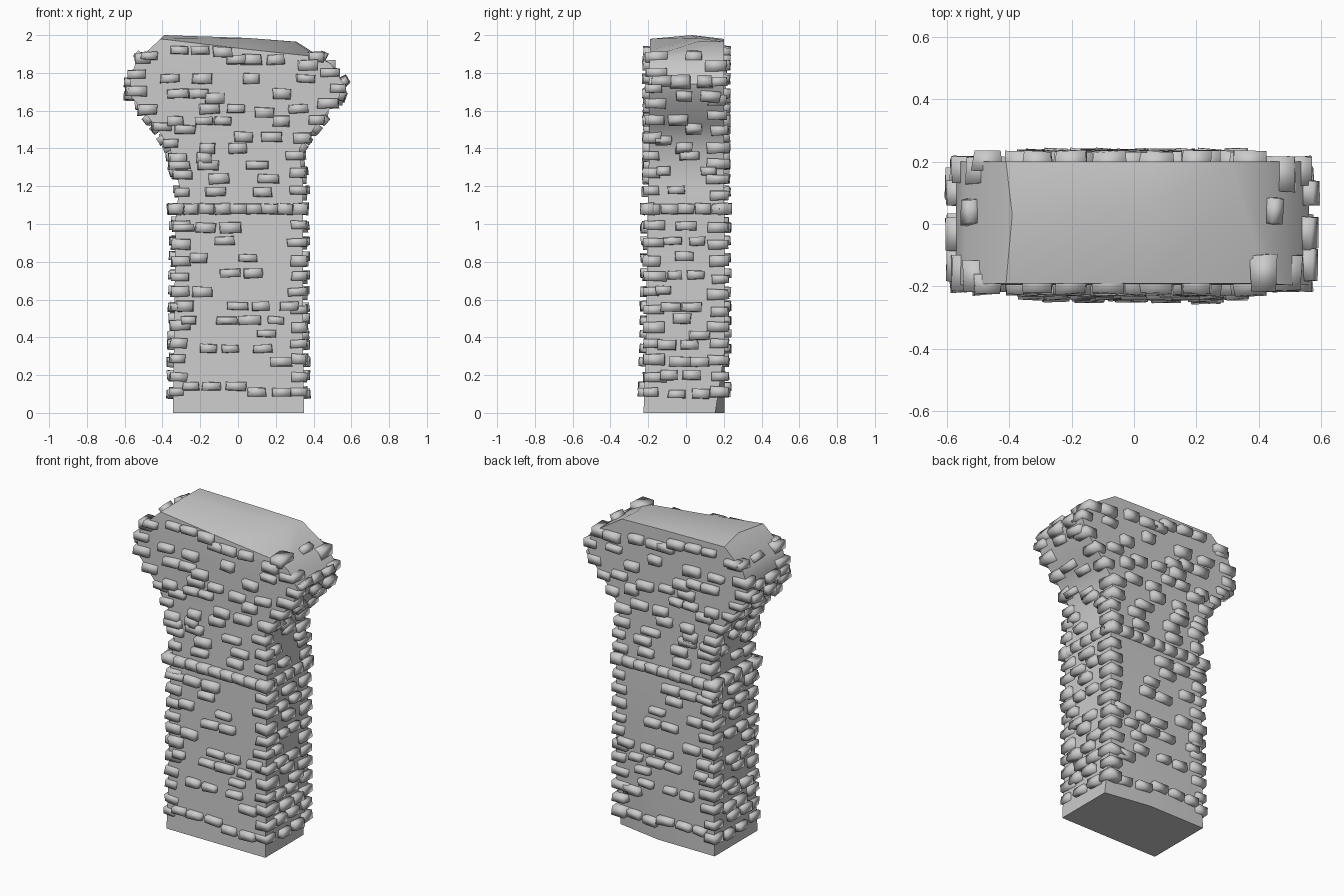
import bpy, bmesh, random
from math import pi
from mathutils import Vector, Matrix
from mathutils.bvhtree import BVHTree

if "Cube" in bpy.data.objects:
    bpy.data.objects.remove(bpy.data.objects["Cube"])

random.seed(4)
rnd = random.uniform

# Outline levels: left x, left z, right x, right z, front y, back y
LEVELS = [(-.345, 0, .35, 0, -.225, .205), (-.34, .33, .345, .33, -.212, .205),
          (-.33, 1.03, .345, 1.03, -.205, .205), (-.31, 1.2, .345, 1.2, -.2, .2),
          (-.36, 1.4, .325, 1.4, -.195, .2), (-.43, 1.51, .42, 1.53, -.195, .2),
          (-.57, 1.68, .53, 1.66, -.195, .2), (-.57, 1.77, .56, 1.74, -.195, .2),
          (-.54, 1.86, .49, 1.85, -.195, .2), (-.41, 1.98, .31, 1.965, -.19, .2)]


def edge_x(z, side):
    """Half width of the pillar at a height."""
    i = 0 if side < 0 else 2
    for a, b in zip(LEVELS, LEVELS[1:]):
        if z <= b[i + 1]:
            t = (z - a[i + 1]) / (b[i + 1] - a[i + 1])
            return a[i] + t * (b[i] - a[i])
    return LEVELS[-1][i]


# Pillar core: rings of six points, capped with an uneven crown
bm = bmesh.new()
rings = []
for n, (xl, zl, xr, zr, y0, y1) in enumerate(LEVELS):
    zm = (zl + zr) / 2
    pts = [(xl, y0, zl), (.05, y0, zm), (xr, y0, zr),
           (xr, y1, zr), (.05, y1, zm), (xl, y1, zl)]
    if n == 0:  # worn foot corner
        pts[3] = (xr, .155, 0)
    if n == len(LEVELS) - 1:  # sagging front of the crown
        pts[1], pts[2] = (.05, y0, 1.925), (.42, y0, 1.885)
    rings.append([bm.verts.new(p) for p in pts])
for a, b in zip(rings, rings[1:]):
    for i in range(6):
        j = (i + 1) % 6
        bm.faces.new((a[i], a[j], b[j], b[i]))
bm.faces.new(rings[0][::-1])
t = rings[-1]
ridge = [bm.verts.new(p) for p in ((-.39, .03, 2.0), (.05, .06, 1.985), (.3, .06, 1.965))]
bm.faces.new((t[0], t[1], ridge[1], ridge[0]))
bm.faces.new((t[1], t[2], ridge[2], ridge[1]))
bm.faces.new((t[2], t[3], ridge[2]))
bm.faces.new((t[3], t[4], ridge[1], ridge[2]))
bm.faces.new((t[4], t[5], ridge[0], ridge[1]))
bm.faces.new((t[5], t[0], ridge[0]))
bmesh.ops.recalc_face_normals(bm, faces=bm.faces)
tree = BVHTree.FromBMesh(bm)


def finish(bm, name, angle=pi):
    me = bpy.data.meshes.new(name)
    bm.to_mesh(me)
    bm.free()
    ob = bpy.data.objects.new(name, me)
    bpy.context.collection.objects.link(ob)
    bpy.context.view_layer.objects.active = ob
    ob.select_set(True)
    bpy.ops.object.shade_smooth_by_angle(angle=angle)
    ob.select_set(False)


finish(bm, "pillar_core", .8)


def brick(bm, loc, normal, w, h, d=.065):
    """Worn block, its outer side slightly tapered, facing along normal."""
    ny = normal.normalized()
    nx = ny.cross(Vector((0, 0, 1))).normalized()
    rot = Matrix((nx, ny, nx.cross(ny))).transposed().to_4x4()
    m = Matrix.Translation(loc) @ rot @ Matrix.Rotation(rnd(-.04, .04), 4, 'Y')
    for v in bmesh.ops.create_cube(bm, size=1)['verts']:
        k = .9 if v.co.y > 0 else 1
        v.co = m @ Vector((v.co.x * w * k + rnd(-.005, .005), v.co.y * d + rnd(-.005, .005),
                           v.co.z * h * k + rnd(-.003, .003)))


def place(bm, origin, direction, w, h):
    """Lay a brick where a ray meets the core."""
    loc, nor, _, _ = tree.ray_cast(Vector(origin), Vector(direction))
    if loc:
        brick(bm, loc, nor, w, h)


# Rows of wall bricks: height, then positions along the row
FRONT = [(1.92, -.31, -.2), (1.89, -.47), (1.91, -.08), (1.87, -.01, .07, .2), (1.84, .37),
         (1.77, -.36, -.19, .07, .36), (1.69, -.32, -.21, .23), (1.665, -.12),
         (1.61, -.15, -.01, .32), (1.59, .14), (1.545, -.33, -.18, -.08, .23), (1.5, -.28),
         (1.46, .03, .18), (1.4, -.16, 0), (1.35, -.18), (1.31, -.31, -.16, .1),
         (1.24, -.1, .16), (1.17, -.12, .13), (.98, -.29, -.17, -.04), (.91, -.07),
         (.82, -.21, .05), (.74, -.04, .08), (.64, -.19), (.565, -.28, 0, .12, .27),
         (.49, -.26, -.06, .06, .2), (.42, .15), (.34, -.16, -.04, .13), (.27, .23),
         (.14, -.25, -.14, -.01), (.11, .1, .23)]
SIDE = [(1.88, .04), (1.75, -.13, -.03, .1), (1.68, -.01, .13), (1.56, -.04),
        (1.51, .04), (1.45, -.12), (1.41, -.01), (1.36, .02), (1.28, -.12, .12), (1.18, -.05),
        (.99, 0), (.91, -.07, .06), (.83, -.01), (.73, -.06, .05), (.65, -.12), (.56, -.08, .03),
        (.5, -.02), (.41, .07), (.36, -.1, .02), (.27, -.03, .07), (.2, -.09, .03), (.1, -.05, .08)]

bm = bmesh.new()
for z, *xs in FRONT:
    for x in xs:
        w, h = rnd(.085, .125), rnd(.042, .062)
        for s in (-1, 1):
            place(bm, (x, s, z), (0, -s, 0), w, h)
finish(bm, "front_and_back_bricks")

bm = bmesh.new()
for z, *ys in SIDE:
    for y in ys:
        w, h = rnd(.08, .12), rnd(.042, .058)
        for s in (-1, 1):
            place(bm, (s, y, z), (-s, 0, 0), w, h)
finish(bm, "side_bricks")

# Corner stones climbing all four edges
bm = bmesh.new()
for sx in (-1, 1):
    for sy in (-1, 1):
        z = .11
        while z < 1.89:
            if abs(z - 1.08) > .05:
                w, d = rnd(.08, .12), rnd(.08, .12)
                reach = .226 if z < 1.5 else .215
                loc = Vector((edge_x(z, sx) - sx * (w / 2 - .022), sy * (reach - d / 2), z))
                brick(bm, loc, Vector((rnd(-.06, .06), sy, 0)), w, rnd(.045, .06), d)
            z += rnd(.078, .098)
finish(bm, "corner_stones")

# Continuous belt course
bm = bmesh.new()
for s in (-1, 1):
    for i in range(9):
        brick(bm, Vector((-.33 + i * .0825, s * .205, 1.08)), Vector((0, s, 0)),
              rnd(.08, .092), rnd(.055, .063), .07)
    for i in range(5):
        brick(bm, Vector((s * .335, -.18 + i * .09, 1.08)), Vector((s, 0, 0)),
              rnd(.085, .098), rnd(.055, .063), .07)
finish(bm, "belt_course")
